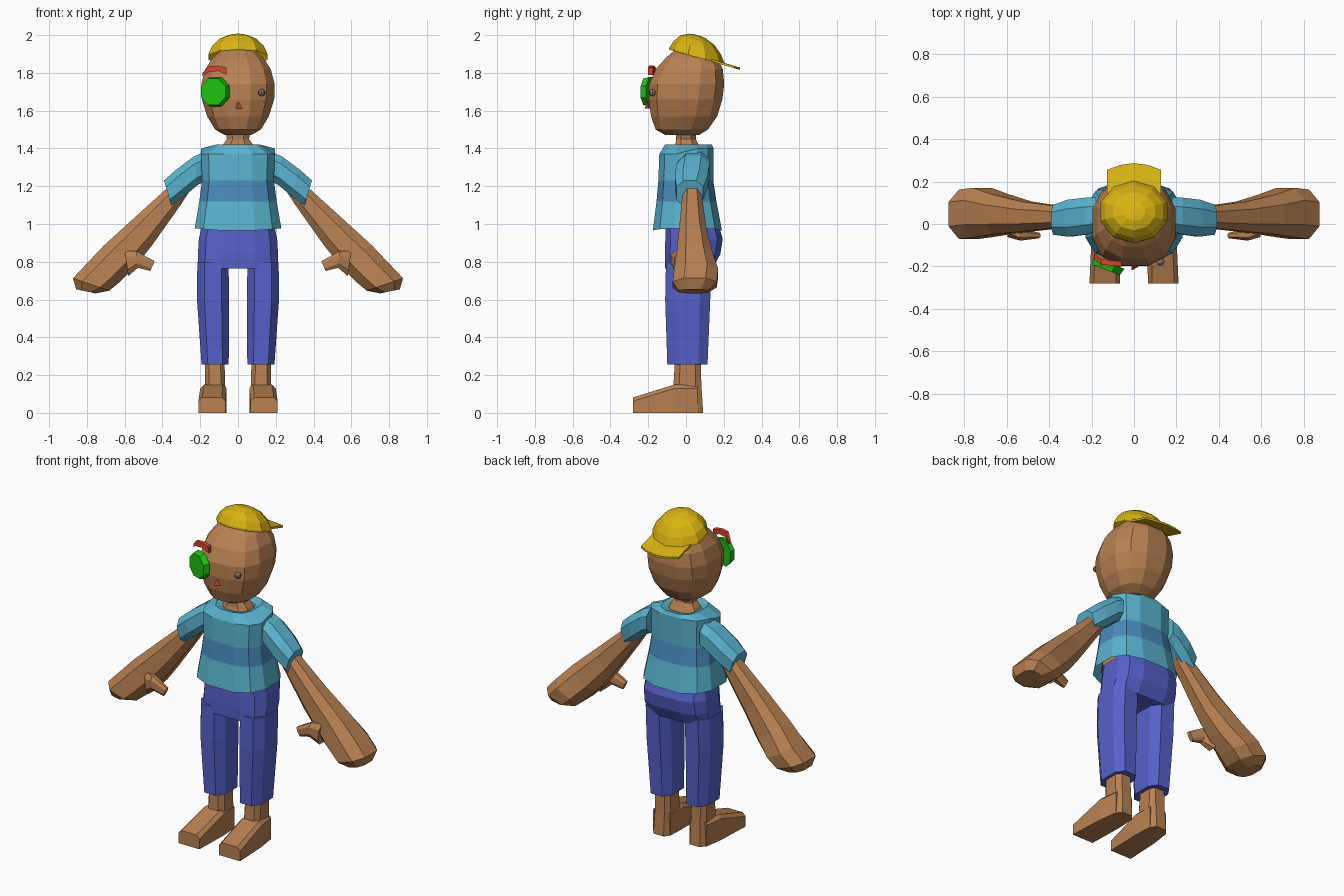
import bpy, bmesh
from math import cos, sin, pi, copysign
from mathutils import Vector as V, Matrix

cube = bpy.data.objects.get("Cube")
if cube:
    bpy.data.objects.remove(cube, do_unlink=True)


def material(name, *rgb):
    m = bpy.data.materials.new(name)
    m.use_nodes = True
    m.diffuse_color = (*rgb, 1)
    m.node_tree.nodes["Principled BSDF"].inputs["Base Color"].default_value = (*rgb, 1)
    return m


skin = material("brown skin", .48, .22, .085)
sky = material("light blue", .1, .45, .62)
stripe = material("stripe blue", .065, .26, .5)
denim = material("denim blue", .095, .12, .6)
yellow = material("cap yellow", .69, .45, .006)
green = material("patch green", .013, .55, .005)
red = material("red", .7, .06, .025)
grey = material("eye grey", .25, .17, .12)


def finish(name, bm, *mats):
    bmesh.ops.recalc_face_normals(bm, faces=bm.faces)
    mesh = bpy.data.meshes.new(name)
    bm.to_mesh(mesh)
    bm.free()
    for m in mats:
        mesh.materials.append(m)
    ob = bpy.data.objects.new(name, mesh)
    bpy.context.collection.objects.link(ob)
    return ob


def ring(c, u, v, n=8, power=1.0):
    """Rounded section around c, spanned by u and v; lower power is squarer."""
    pts = []
    for i in range(n):
        a = 2 * pi * (i + .5) / n
        k = [copysign(abs(t) ** power, t) for t in (cos(a), sin(a))]
        pts.append(V(c) + V(u) * k[0] + V(v) * k[1])
    return pts


def level(z, x0, x1, y0, y1, n=12, power=.8):
    c = ((x0 + x1) / 2, (y0 + y1) / 2, z)
    return ring(c, ((x1 - x0) / 2, 0, 0), (0, (y1 - y0) / 2, 0), n, power)


def limb(xt, zt, xb, zb, y0, y1):
    """Tilted section from an upper outer point to a lower inner point."""
    c = ((xt + xb) / 2, (y0 + y1) / 2, (zt + zb) / 2)
    return ring(c, ((xt - xb) / 2, 0, (zt - zb) / 2), (0, (y1 - y0) / 2, 0), 8, .8)


def loft(rings, caps=(True, True), side=1):
    bm = bmesh.new()
    rows = [[bm.verts.new((p.x * side, p.y, p.z)) for p in r] for r in rings]
    n = len(rows[0])
    for a, b in zip(rows, rows[1:]):
        for i in range(n):
            j = (i + 1) % n
            bm.faces.new((a[i], a[j], b[j], b[i]))
    for row, cap in zip((rows[0], rows[-1]), caps):
        if cap:
            bm.faces.new(row)
    return bm


# Head and neck: height, half width, front, back
head = [(1.47, .07, -.11, .07), (1.5, .125, -.165, .12), (1.57, .168, -.19, .17),
        (1.66, .197, -.203, .198), (1.74, .2, -.2, .208), (1.82, .178, -.165, .2),
        (1.88, .138, -.11, .17), (1.93, .08, -.05, .12)]
finish("head", loft([level(z, -w, w, a, b) for z, w, a, b in head]), skin)
neck = [(1.37, .11, -.08, .1), (1.42, .085, -.06, .07), (1.45, .062, -.055, .055),
        (1.51, .075, -.06, .06)]
finish("neck", loft([level(z, -w, w, a, b, 8) for z, w, a, b in neck]), skin)

# Shirt with a middle stripe and a hem raised at the sides
shirt = [(.96, .235, -.18, .195), (1.12, .21, -.16, .165), (1.23, .195, -.15, .148),
         (1.37, .2, -.145, .15), (1.42, .12, -.115, .14), (1.405, .085, -.07, .09)]
rings = [level(z, -w, w, a, b, 12, .72) for z, w, a, b in shirt]
for p in rings[0]:
    p.z += .1 * abs(p.x) ** 1.2
for p in rings[3]:
    p.z += .03 if p.y > 0 else 0
bm = loft(rings, (False, False))
for f in bm.faces:
    f.material_index = int(1.12 < f.calc_center_median().z < 1.23)
finish("shirt", bm, sky, stripe)
torso = [(.985, .2, -.145, .165), (1.2, .17, -.12, .12), (1.38, .15, -.1, .1)]
finish("torso", loft([level(z, -w, w, a, b) for z, w, a, b in torso]), skin)

# Trouser seat
seat = [(1.0, .195, -.11, .175), (.92, .212, -.113, .198), (.84, .217, -.115, .185),
        (.765, .218, -.113, .145)]
finish("trouser_seat", loft([level(z, -w, w, a, b, 12, .65) for z, w, a, b in seat]), denim)

# Paired parts
sleeve = [(.18, 1.385, .18, 1.22, -.04, .13), (.23, 1.365, .215, 1.2, -.055, .13),
          (.325, 1.295, .28, 1.145, -.065, .12), (.393, 1.235, .35, 1.09, -.055, .095)]
arm = [(.25, 1.32, .21, 1.24, -.01, .07), (.37, 1.2, .3, 1.1, -.02, .085),
       (.56, 1.03, .45, .885, -.04, .11), (.715, .89, .54, .77, -.055, .145),
       (.81, .79, .62, .69, -.07, .178), (.88, .715, .675, .645, -.078, .17),
       (.86, .655, .75, .632, -.045, .125)]
thumb = [(.6, .86, .58, .72, -.065, .03), (.54, .86, .53, .765, -.08, -.02),
         (.44, .805, .465, .75, -.068, -.04)]
leg = [(.8, .045, .22, -.113, .145), (.6, .043, .222, -.117, .135),
       (.255, .045, .197, -.105, .12)]
ankle = [(.3, .07, .178, -.06, .08), (.15, .065, .178, -.07, .085), (0, .062, .185, -.08, .095)]
for side, tag in ((1, "left"), (-1, "right")):
    finish(tag + "_sleeve", loft([limb(*r) for r in sleeve], side=side), sky)
    finish(tag + "_arm", loft([limb(*r) for r in arm], side=side), skin)
    finish(tag + "_thumb", loft([limb(*r) for r in thumb], side=side), skin)
    finish(tag + "_trouser_leg", loft([level(*r, 8, .7) for r in leg], side=side), denim)
    finish(tag + "_ankle", loft([level(*r, 8, .6) for r in ankle], side=side), skin)
    # Wedge foot: chamfered section running forward to the toe
    foot = []
    for y, x0, x1, h in ((.06, .065, .183, .15), (-.06, .06, .2, .15), (-.28, .066, .21, .082)):
        e = .02
        foot.append([V((x0, y, 0)), V((x1, y, 0)), V((x1, y, h - e)),
                     V((x1 - e, y, h)), V((x0 + e, y, h)), V((x0, y, h - e))])
    finish(tag + "_foot", loft(foot, side=side), skin)


# Cap dome, tilted, with an adjuster opening
def tilt(y):
    return 1.898 - .28 * y


dome = [(0, .165, -.09, .205), (.012, .162, -.088, .203), (.052, .143, -.066, .185),
        (.092, .103, -.03, .15), (.114, .055, .015, .105), (.119, .012, .05, .07)]
rings = [level(0, -w, w, a, b, 10, 1) for h, w, a, b in dome]
for r, d in zip(rings, dome):
    for p in r:
        p.z = tilt(p.y) + d[0]
bm = loft(rings, (False, True))
hole = [f for f in bm.faces if abs(f.calc_center_median().x) < .01
        and f.calc_center_median().y < -.06
        and f.calc_center_median().z > tilt(f.calc_center_median().y) + .02]
bmesh.ops.delete(bm, geom=hole, context="FACES")
finish("cap", bm, yellow)

# Cap brim
brim = []
for x, y0, y1 in ((-.128, .12, .255), (-.065, .17, .278), (0, .18, .287),
                  (.065, .17, .278), (.128, .12, .255)):
    brim.append([V((x, y, tilt(y) + t)) for y, t in ((y0, .012), (y1, .01), (y1, -.002), (y0, 0))])
finish("cap_brim", loft(brim), yellow)

# Face: eye patch, raised brow, eye and nose
bm = bmesh.new()
turn = V((-.35, -.94, 0)).to_track_quat("Z", "Y").to_matrix().to_4x4()
bmesh.ops.create_cone(bm, cap_ends=True, segments=8, radius1=.085, radius2=.075, depth=.035,
                      matrix=Matrix.Translation((-.125, -.2, 1.7)) @ turn @ Matrix.Rotation(pi / 8, 4, "Z"))
finish("eye_patch", bm, green)

brow = []
for x, y, z0, z1 in ((-.188, -.165, 1.78, 1.8), (-.155, -.19, 1.805, 1.835),
                     (-.105, -.197, 1.81, 1.838), (-.06, -.2, 1.79, 1.828)):
    brow.append([V((x, y, z0)), V((x, y, z1)), V((x, y + .025, z1)), V((x, y + .025, z0))])
finish("brow", loft(brow), red)

bm = bmesh.new()
bmesh.ops.create_uvsphere(bm, u_segments=8, v_segments=6, radius=.019,
                          matrix=Matrix.Translation((.125, -.178, 1.695)))
finish("eye", bm, grey)

bm = bmesh.new()
bmesh.ops.create_cone(bm, cap_ends=True, segments=3, radius1=.022, radius2=.004, depth=.032,
                      matrix=Matrix.Translation((0, -.2, 1.628)) @ Matrix.Rotation(-pi / 2, 4, "Z"))
finish("nose", bm, red)
